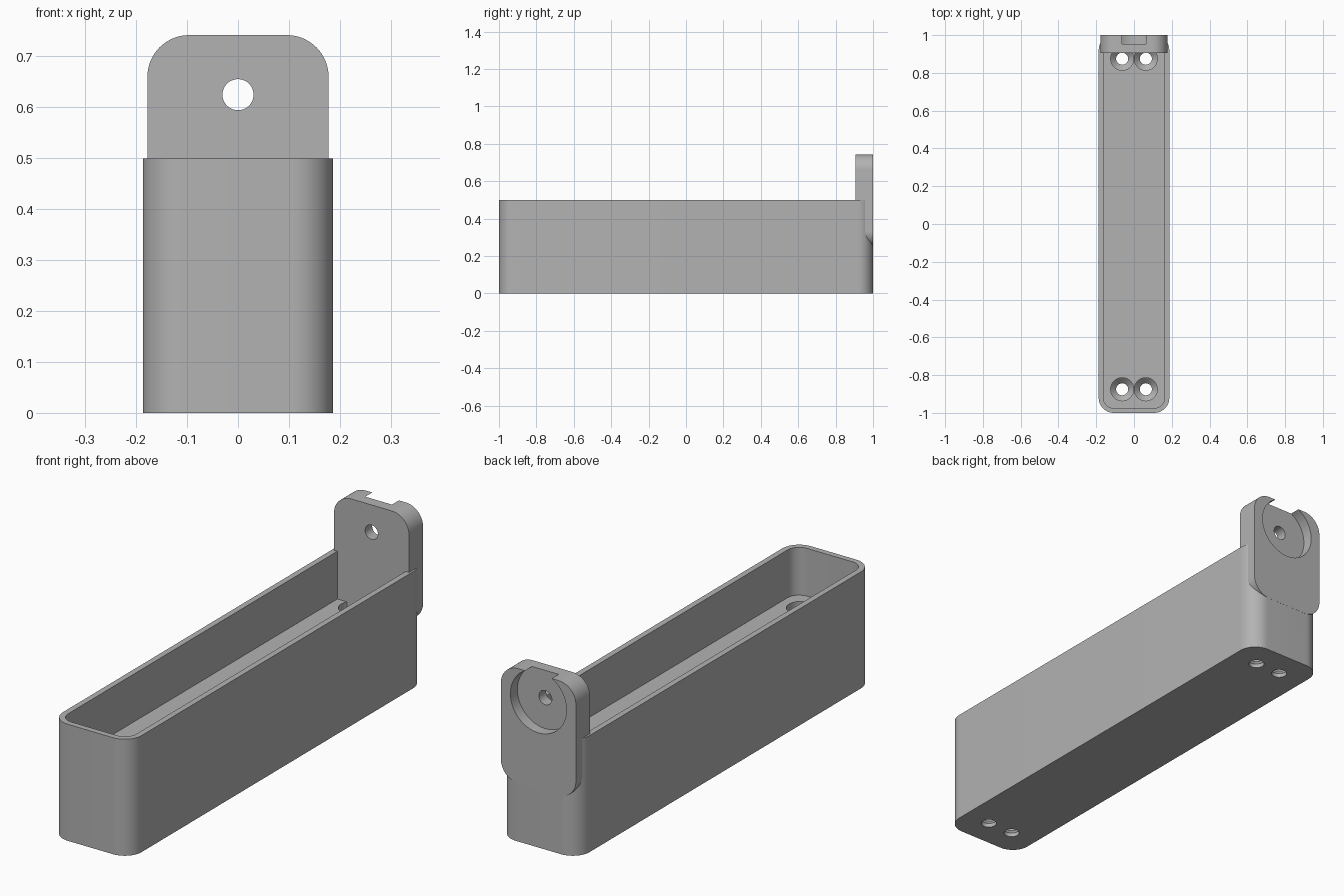
import bpy, bmesh
from math import sin, cos, pi, radians
from mathutils import Matrix

cube = bpy.data.objects.get("Cube")
if cube:
    bpy.data.objects.remove(cube, do_unlink=True)

grey = bpy.data.materials.new("plain_grey")
grey.use_nodes = True
colour = (0.45, 0.45, 0.45, 1)
grey.diffuse_color = colour
grey.node_tree.nodes["Principled BSDF"].inputs["Base Color"].default_value = colour

STAND_UP = Matrix.Rotation(radians(90), 4, 'X')  # profile y becomes z, depth runs to -y


def finish(name, bm, matrix=None):
    if matrix:
        bm.transform(matrix)
    bmesh.ops.recalc_face_normals(bm, faces=bm.faces[:])
    mesh = bpy.data.meshes.new(name)
    bm.to_mesh(mesh)
    bm.free()
    mesh.materials.append(grey)
    obj = bpy.data.objects.new(name, mesh)
    bpy.context.collection.objects.link(obj)
    return obj


def rounded_block(name, x, y0, y1, r, z0, z1, matrix=None, steps=16):
    """Rounded rectangle of half width x, extruded from z0 to z1."""
    bm = bmesh.new()
    corners = [(x - r, y1 - r), (r - x, y1 - r), (r - x, y0 + r), (x - r, y0 + r)]
    ring = []
    for i, (cx, cy) in enumerate(corners):
        for k in range(steps + 1):
            a = (i + k / steps) * pi / 2
            ring.append(bm.verts.new((cx + r * cos(a), cy + r * sin(a), z0)))
    base = bm.faces.new(ring)
    top = bmesh.ops.extrude_face_region(bm, geom=[base])["geom"]
    for v in top:
        if isinstance(v, bmesh.types.BMVert):
            v.co.z = z1
    return finish(name, bm, matrix)


def turned(name, profile, matrix, sides=48):
    """Solid of revolution about z from (radius, z) points."""
    bm = bmesh.new()
    rings = [[bm.verts.new((r * cos(2 * pi * k / sides), r * sin(2 * pi * k / sides), z))
              for k in range(sides)] for r, z in profile]
    bm.faces.new(rings[0])
    bm.faces.new(rings[-1])
    for a, b in zip(rings, rings[1:]):
        for k in range(sides):
            n = (k + 1) % sides
            bm.faces.new((a[k], a[n], b[n], b[k]))
    return finish(name, bm, matrix)


def cut(obj, cutter):
    mod = obj.modifiers.new(cutter.name, 'BOOLEAN')
    mod.operation = 'DIFFERENCE'
    mod.solver = 'EXACT'
    mod.object = cutter
    cutter.hide_render = True


# Main bodies
tray = rounded_block("tray", 0.187, -1, 1, 0.08, 0, 0.5)
tab = rounded_block("mounting_tab", 0.178, 0.25, 0.742, 0.082, -1.0004, -0.905, STAND_UP)

# Hollow above the raised floor
cutters = [rounded_block("cavity_cutter", 0.162, -0.975, 0.975, 0.055, 0.295, 0.6)]
cut(tray, cutters[0])

# Screw wells with a conical seat and a small through hole
well = [(0.032, -0.05), (0.032, 0.018), (0.061, 0.047), (0.061, 0.4)]
for x in (-0.0625, 0.0625):
    for y in (-0.875, 0.875):
        c = turned("screw_well_cutter", well, Matrix.Translation((x, y, 0)))
        cut(tray, c)
        cutters.append(c)

# Round pocket in the back of the tab, with a hole through it
at_hole = Matrix.Translation((0, 0, 0.625)) @ STAND_UP
pocket = turned("pocket_cutter", [(0.133, -1.1), (0.133, -0.953)], at_hole, 96)
hole = turned("tab_hole_cutter", [(0.0305, -1.2), (0.0305, -0.8)], at_hole)
cut(tray, pocket)
cut(tab, pocket)
cut(tab, hole)
cutters += [pocket, hole]

# Apply the cuts, then remove the cutters and smooth
for obj in (tray, tab):
    bpy.ops.object.select_all(action='DESELECT')
    obj.select_set(True)
    bpy.context.view_layer.objects.active = obj
    for mod in obj.modifiers[:]:
        bpy.ops.object.modifier_apply(modifier=mod.name)
    bpy.ops.object.shade_smooth_by_angle(angle=radians(30))
for c in cutters:
    bpy.data.objects.remove(c, do_unlink=True)
